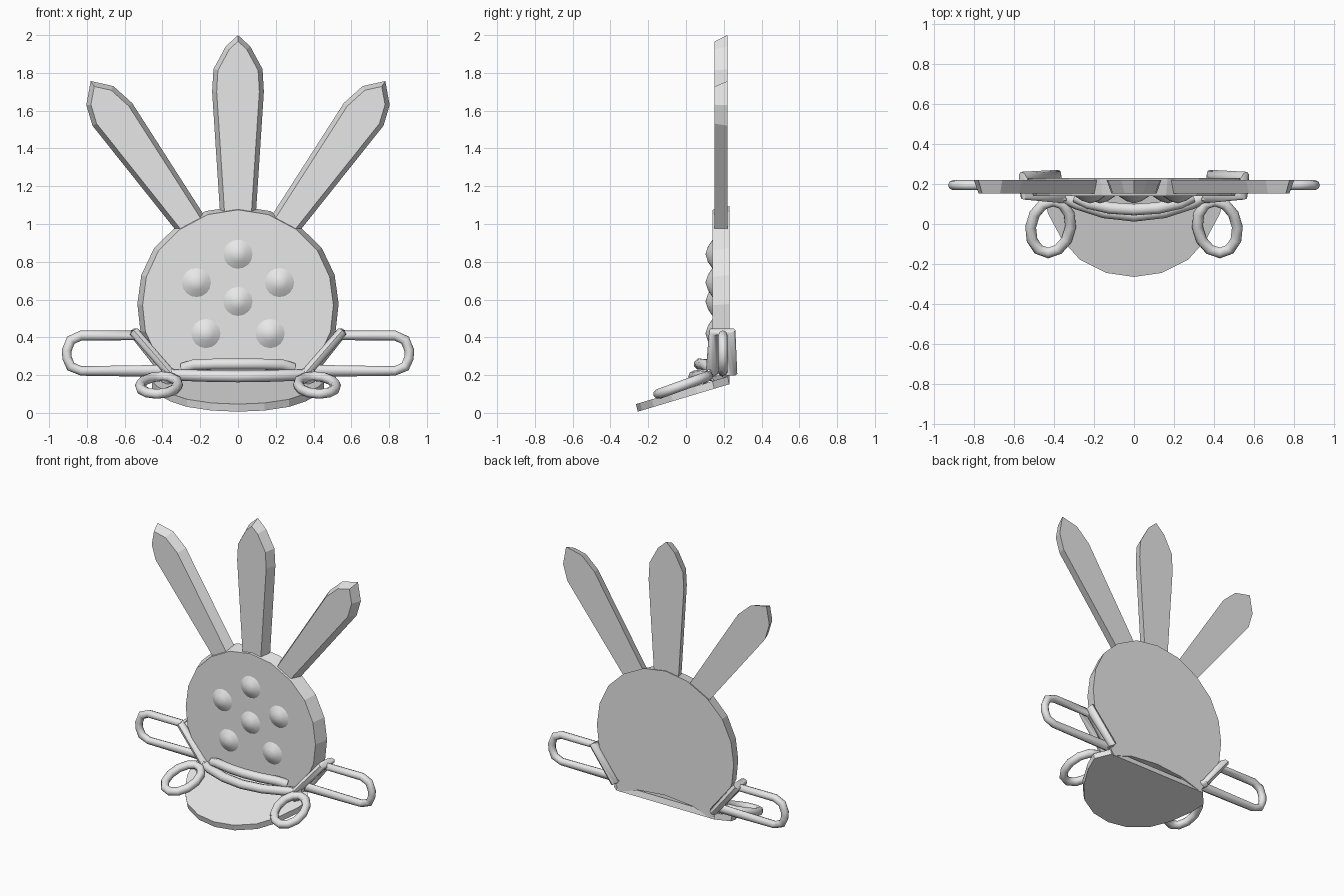
import bpy, bmesh, math
from mathutils import Vector

if "Cube" in bpy.data.objects:
    bpy.data.objects.remove(bpy.data.objects["Cube"])

grey = bpy.data.materials.new("light grey")
grey.diffuse_color = (0.8, 0.8, 0.8, 1)
grey.use_nodes = True
grey.node_tree.nodes["Principled BSDF"].inputs["Base Color"].default_value = grey.diffuse_color


def finish(bm, name, smooth=None):
    bmesh.ops.recalc_face_normals(bm, faces=bm.faces)
    me = bpy.data.meshes.new(name)
    bm.to_mesh(me)
    bm.free()
    ob = bpy.data.objects.new(name, me)
    bpy.context.collection.objects.link(ob)
    me.materials.append(grey)
    if smooth:
        bpy.ops.object.select_all(action='DESELECT')
        ob.select_set(True)
        bpy.context.view_layer.objects.active = ob
        bpy.ops.object.shade_smooth_by_angle(angle=math.radians(smooth))
    return ob


def plate(name, front, back, smooth=None):
    """Solid between two matching outlines."""
    bm = bmesh.new()
    a = [bm.verts.new(p) for p in front]
    b = [bm.verts.new(p) for p in back]
    bm.faces.new(a)
    bm.faces.new(b[::-1])
    n = len(a)
    for i in range(n):
        bm.faces.new((a[i], b[i], b[(i + 1) % n], a[(i + 1) % n]))
    return finish(bm, name, smooth)


def tube(name, pts, r, closed=True, sides=8):
    """Round bar along a path, with mitred corners."""
    pts = [Vector(p) for p in pts]
    n = len(pts)
    bm = bmesh.new()
    rings, u = [], None
    normal = Vector()
    for i in range(n):
        normal += pts[i].cross(pts[(i + 1) % n])
    normal.normalize()
    for i, p in enumerate(pts):
        prv = pts[i - 1] if closed or i > 0 else p
        nxt = pts[(i + 1) % n] if closed or i < n - 1 else p
        t = (nxt - prv).normalized()
        side = t.cross(normal).normalized()
        up = side.cross(t)
        k = 1.0
        if prv != p and nxt != p:
            k = min(1.5, 1 / max(0.3, t.dot((nxt - p).normalized())))
        rings.append([bm.verts.new(p + side * r * k * math.cos(a) + up * r * math.sin(a))
                      for a in (2 * math.pi * j / sides for j in range(sides))])
    for i in range(n if closed else n - 1):
        a, b = rings[i], rings[(i + 1) % n]
        for j in range(sides):
            k = (j + 1) % sides
            bm.faces.new((a[j], a[k], b[k], b[j]))
    if not closed:
        bm.faces.new(rings[0])
        bm.faces.new(rings[-1])
    return finish(bm, name, 50)


def mirrored(half):
    """Complete a right-half outline that starts and ends on the centre line."""
    return half + [(-p[0],) + tuple(p[1:]) for p in half[-2:0:-1]]


# Round body, wider at the back, notched underneath
half = [(0, 1.075), (0.16, 1.05), (0.31, 0.97), (0.42, 0.86), (0.485, 0.72), (0.505, 0.57),
        (0.49, 0.43), (0.43, 0.3), (0.34, 0.15), (0.2, 0.2), (0, 0.22)]
body = mirrored(half)
plate("body", [(x, 0.14, z) for x, z in body],
      [(x * 1.055, 0.23, z if z < 0.3 else 0.3 + (z - 0.3) * 1.025) for x, z in body])

# Tilted lower flap
flap = mirrored([(0, -0.265), (0.14, -0.245), (0.27, -0.18), (0.36, -0.08),
                 (0.43, 0.05), (0.455, 0.14), (0.38, 0.22), (0, 0.22)])


def slope(y):
    return 0.045 + (y + 0.27) * 0.3


plate("lower_flap", [(x, y, slope(y)) for x, y in flap],
      [(x, y + 0.01, slope(y) - 0.04) for x, y in flap])


# Blades: front outline inset from the back outline
def blade(name, outline, inset=0.024):
    pts = [Vector(p) for p in outline]
    n = len(pts)
    inner = []
    for i, p in enumerate(pts):
        e1 = (p - pts[i - 1]).normalized()
        e2 = (pts[(i + 1) % n] - p).normalized()
        n1, n2 = Vector((e1.y, -e1.x)), Vector((e2.y, -e2.x))
        m = (n1 + n2).normalized()
        inner.append(p + m * inset / max(0.5, m.dot(n1)))
    plate(name, [(p.x, 0.152, p.y) for p in inner], [(p.x, 0.22, p.y) for p in pts])


blade("centre_blade", [(-0.09, 0.98), (-0.137, 1.7), (-0.13, 1.82), (-0.065, 1.94), (0, 2.0),
                       (0.065, 1.94), (0.13, 1.82), (0.137, 1.7), (0.09, 0.98)])
side_blade = [(0.15, 1.0), (0.56, 1.64), (0.66, 1.73), (0.78, 1.757), (0.803, 1.63),
              (0.77, 1.52), (0.3, 0.93)]
blade("right_blade", side_blade)
blade("left_blade", [(-x, z) for x, z in side_blade[::-1]])

# Low pointed studs
for i, (x, z) in enumerate([(0, 0.84), (0.22, 0.69), (-0.22, 0.69), (0, 0.59),
                            (0.17, 0.42), (-0.17, 0.42)]):
    bm = bmesh.new()
    tip = bm.verts.new((x, 0.103, z))
    rings = [[bm.verts.new((x + r * math.cos(a), y, z + r * math.sin(a)))
              for a in (math.tau * j / 16 for j in range(16))]
             for r, y in ((0.04, 0.116), (0.08, 0.142))]
    for j in range(16):
        k = (j + 1) % 16
        bm.faces.new((tip, rings[0][j], rings[0][k]))
        bm.faces.new((rings[0][j], rings[1][j], rings[1][k], rings[0][k]))
    bm.faces.new(rings[1])
    finish(bm, f"stud_{i + 1}", 40)

# Curved bars across the front
tube("upper_bar", [(-0.29, 0.135, 0.235), (-0.23, 0.105, 0.255), (-0.12, 0.08, 0.258), (0, 0.072, 0.258),
                   (0.12, 0.08, 0.258), (0.23, 0.105, 0.255), (0.29, 0.135, 0.235)], 0.031, False)
tube("lower_bar", [(-0.36, 0.14, 0.2), (-0.29, 0.105, 0.2), (-0.15, 0.06, 0.195), (0, 0.043, 0.193),
                   (0.15, 0.06, 0.195), (0.29, 0.105, 0.2), (0.36, 0.14, 0.2)], 0.031, False)

# Side loops, clamps and hanging rings on both sides
for s, side in ((1, "right"), (-1, "left")):
    tube(f"{side}_side_loop", [(s * x, 0.195, z) for x, z in (
        (0.53, 0.41), (0.83, 0.41), (0.885, 0.385), (0.907, 0.33), (0.905, 0.29),
        (0.885, 0.245), (0.83, 0.222), (0.40, 0.222))], 0.025)
    tube(f"{side}_clamp", [(s * x, y, z) for x, y, z in (
        (0.55, 0.148, 0.43), (0.36, 0.14, 0.21), (0.385, 0.245, 0.215), (0.555, 0.225, 0.43))], 0.026)
    ring = []
    for j in range(12):
        a = math.tau * j / 12
        y = -0.015 + 0.13 * math.sin(a)
        x = 0.418 + 0.1 * math.cos(a) - 0.1 * (y + 0.015)
        ring.append((s * x, y, 0.147 + 0.36 * (y + 0.015)))
    tube(f"{side}_front_ring", ring, 0.027)
    # Small link holding the ring
    tube(f"{side}_ring_link", [(s * (0.37 + 0.033 * math.cos(a)), 0.115 + 0.03 * math.sin(a) * 0.5,
                                0.197 + 0.033 * math.sin(a))
                               for a in (math.tau * j / 8 for j in range(8))], 0.014, True, 6)
